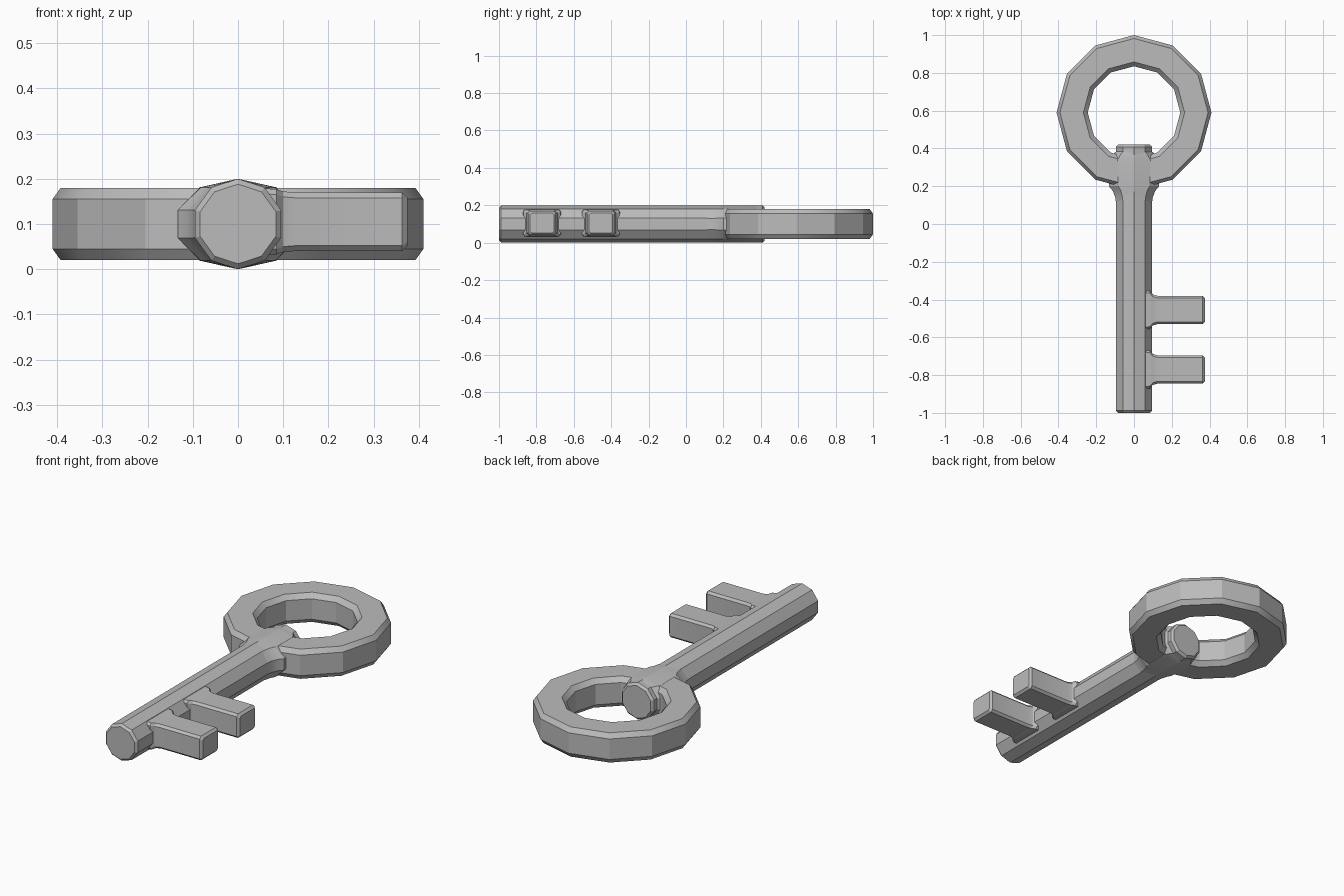
import bpy
import bmesh
from math import sin, cos, pi, radians

cube = bpy.data.objects.get("Cube")
if cube:
    bpy.data.objects.remove(cube, do_unlink=True)

metal = bpy.data.materials.new("grey_metal")
metal.use_nodes = True
grey = (0.5, 0.5, 0.5, 1)
metal.diffuse_color = grey
metal.node_tree.nodes["Principled BSDF"].inputs["Base Color"].default_value = grey

MID = 0.1  # height of the key's centre line


def loft(name, sections, closed=False):
    """Skin matching point loops; cap the ends, or join last to first."""
    bm = bmesh.new()
    loops = [[bm.verts.new(p) for p in s] for s in sections]
    pairs = list(zip(loops, loops[1:]))
    if closed:
        pairs.append((loops[-1], loops[0]))
    else:
        bm.faces.new(loops[0])
        bm.faces.new(loops[-1])
    for a, b in pairs:
        n = len(a)
        for i in range(n):
            j = (i + 1) % n
            bm.faces.new((a[i], a[j], b[j], b[i]))
    bmesh.ops.recalc_face_normals(bm, faces=bm.faces)
    mesh = bpy.data.meshes.new(name)
    bm.to_mesh(mesh)
    bm.free()
    mesh.materials.append(metal)
    obj = bpy.data.objects.new(name, mesh)
    bpy.context.collection.objects.link(obj)
    bpy.ops.object.select_all(action="DESELECT")
    obj.select_set(True)
    bpy.context.view_layer.objects.active = obj
    bpy.ops.object.shade_smooth_by_angle(angle=radians(25))
    return obj


def decagon(y, rx, rz):
    return [(rx * sin(i * pi / 5), y, MID + rz * cos(i * pi / 5)) for i in range(10)]


def chamfered_rect(x, y, half_y, half_z, c):
    corners = []
    for sy, sz in ((1, 1), (-1, 1), (-1, -1), (1, -1)):
        a = (x, y + sy * half_y, MID + 0.005 + sz * (half_z - c))
        b = (x, y + sy * (half_y - c), MID + 0.005 + sz * half_z)
        corners += [a, b] if sy == sz else [b, a]
    return corners


# Bow: twelve-sided ring with chamfered rims
bow_profile = [(0.41, 0.055), (0.392, 0.08), (0.268, 0.08), (0.245, 0.055),
               (0.245, -0.055), (0.268, -0.08), (0.392, -0.08), (0.41, -0.055)]
loft("bow_ring", [[(r * sin(k * pi / 6), 0.59 + r * cos(k * pi / 6), MID + z)
                   for r, z in bow_profile] for k in range(12)], closed=True)

# Shaft: ten-sided bar with chamfered ends
loft("shaft", [decagon(y, r, r) for y, r in
               ((-1, 0.088), (-0.988, 0.1), (0.408, 0.1), (0.42, 0.088))])

# Collar: flare blending the shaft into the bow
loft("collar", [decagon(y, rx, rz) for y, rx, rz in
                ((0.09, 0.097, 0.097), (0.14, 0.104, 0.099), (0.175, 0.118, 0.1),
                 (0.2, 0.14, 0.1), (0.34, 0.145, 0.1), (0.365, 0.125, 0.1),
                 (0.385, 0.098, 0.098))])

# Bits: two teeth, each flared at its root
for name, y in (("front_bit", -0.77), ("rear_bit", -0.455)):
    loft(name, [chamfered_rect(x, y, hy, hz, c) for x, hy, hz, c in
                ((0.04, 0.105, 0.075, 0.012), (0.085, 0.1, 0.072, 0.012),
                 (0.1, 0.082, 0.067, 0.012), (0.125, 0.075, 0.065, 0.012),
                 (0.363, 0.075, 0.065, 0.012), (0.375, 0.063, 0.053, 0.008))])
